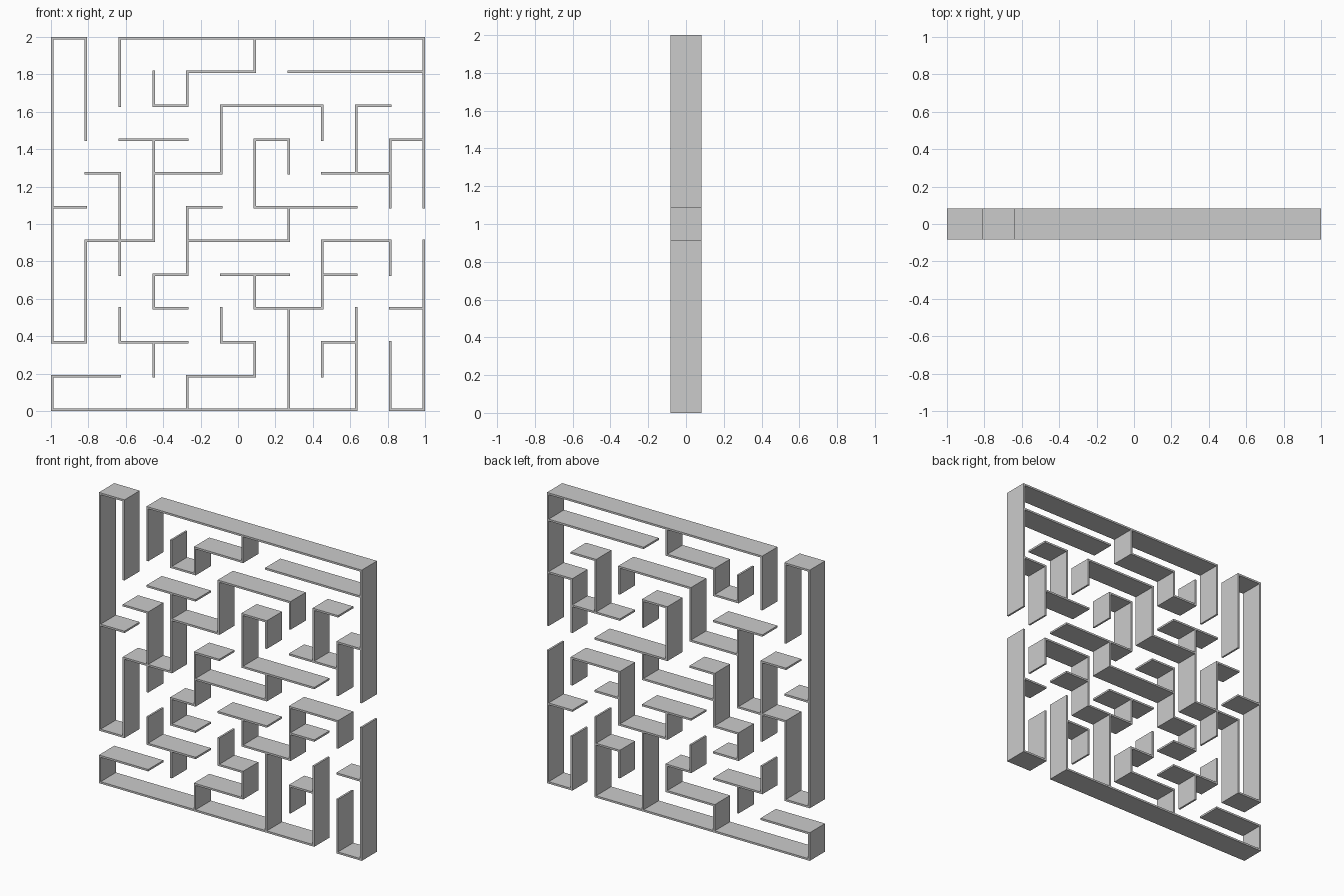
import bpy
import bmesh

CELLS = 11
WALL = 0.013
DEPTH = 0.166
PITCH = (2 - WALL) / CELLS

# Level walls: grid row -> runs from column to column
LEVEL_RUNS = {
    11: [(0, 1), (2, 11)],
    10: [(4, 6), (7, 11)],
    9: [(3, 4), (5, 8), (9, 10)],
    8: [(2, 4), (6, 7), (10, 11)],
    7: [(1, 2), (3, 5), (8, 10)],
    6: [(0, 1), (4, 5), (6, 9)],
    5: [(1, 3), (4, 7), (8, 10)],
    4: [(3, 4), (5, 7), (8, 9)],
    3: [(3, 4), (6, 8), (10, 11)],
    2: [(0, 1), (2, 4), (5, 6), (8, 9)],
    1: [(0, 2), (4, 6)],
    0: [(0, 9), (10, 11)],
}

# Upright walls: grid column -> runs from row to row
UPRIGHT_RUNS = {
    0: [(0, 1), (2, 11)],
    1: [(2, 5), (8, 11)],
    2: [(2, 3), (4, 7), (9, 11)],
    3: [(1, 2), (3, 4), (5, 8), (9, 10)],
    4: [(0, 1), (4, 6), (9, 10)],
    5: [(2, 3), (7, 9)],
    6: [(1, 2), (3, 4), (6, 8), (10, 11)],
    7: [(0, 3), (5, 6), (7, 8)],
    8: [(1, 2), (3, 5), (8, 9)],
    9: [(0, 3), (7, 9)],
    10: [(0, 2), (4, 5), (6, 8)],
    11: [(0, 5), (6, 11)],
}


def boundary(k):
    """Start of the k-th strip, where posts and gaps alternate."""
    return (k // 2) * PITCH + (k % 2) * WALL


def filled_strips():
    """Collect the posts and wall spans once each, so junctions join cleanly."""
    filled = set()
    for row, runs in LEVEL_RUNS.items():
        for start, end in runs:
            filled.update((k, 2 * row) for k in range(2 * start, 2 * end + 1))
    for column, runs in UPRIGHT_RUNS.items():
        for start, end in runs:
            filled.update((2 * column, k) for k in range(2 * start, 2 * end + 1))
    return sorted(filled)


def make_material(name, rgb):
    material = bpy.data.materials.new(name)
    material.use_nodes = True
    colour = (*rgb, 1)
    material.diffuse_color = colour
    for node in material.node_tree.nodes:
        if node.type == 'BSDF_PRINCIPLED':
            node.inputs["Base Color"].default_value = colour
    return material


def build_walls(name, material):
    """Draw the wall plan on the front plane, then extrude it to the back."""
    bm = bmesh.new()
    corners = {}

    def corner(a, b):
        if (a, b) not in corners:
            corners[a, b] = bm.verts.new((boundary(a) - 1, -DEPTH / 2, boundary(b)))
        return corners[a, b]

    for a, b in filled_strips():
        bm.faces.new([corner(a, b), corner(a + 1, b),
                      corner(a + 1, b + 1), corner(a, b + 1)])
    result = bmesh.ops.extrude_face_region(bm, geom=bm.faces[:],
                                           use_keep_orig=True)
    moved = [g for g in result["geom"] if isinstance(g, bmesh.types.BMVert)]
    bmesh.ops.translate(bm, verts=moved, vec=(0, DEPTH, 0))
    bmesh.ops.recalc_face_normals(bm, faces=bm.faces[:])

    mesh = bpy.data.meshes.new(name)
    bm.to_mesh(mesh)
    bm.free()
    mesh.materials.append(material)
    walls = bpy.data.objects.new(name, mesh)
    bpy.context.collection.objects.link(walls)
    return walls


default_cube = bpy.data.objects.get("Cube")
if default_cube:
    bpy.data.objects.remove(default_cube, do_unlink=True)

# Maze walls
build_walls("maze_walls", make_material("plain grey", (0.6, 0.6, 0.6)))
